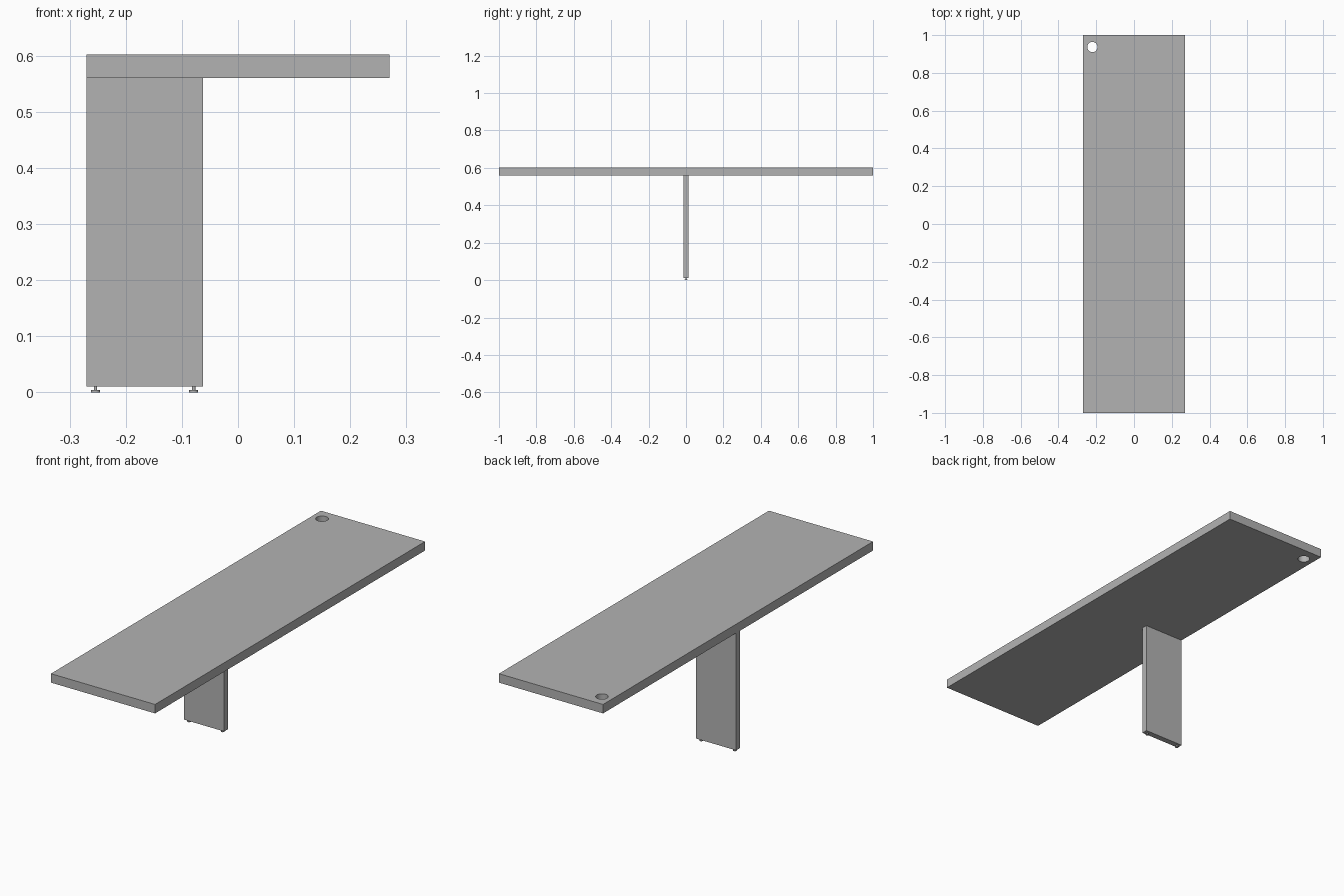
import bpy

cube = bpy.data.objects.get("Cube")
if cube:
    bpy.data.objects.remove(cube, do_unlink=True)

grey = bpy.data.materials.new("light grey")
grey.use_nodes = True
colour = (0.45, 0.45, 0.45, 1)
grey.diffuse_color = colour
grey.node_tree.nodes["Principled BSDF"].inputs["Base Color"].default_value = colour


def finish(name):
    ob = bpy.context.object
    ob.name = name
    ob.data.materials.append(grey)
    return ob


def box(name, low, high):
    centre = [(a + b) / 2 for a, b in zip(low, high)]
    bpy.ops.mesh.primitive_cube_add(size=1, location=centre)
    bpy.context.object.scale = [b - a for a, b in zip(low, high)]
    bpy.ops.object.transform_apply(location=False, rotation=False, scale=True)
    return finish(name)


def cylinder(name, radius, x, y, bottom, top, sides=24):
    bpy.ops.mesh.primitive_cylinder_add(
        vertices=sides, radius=radius, depth=top - bottom,
        location=(x, y, (bottom + top) / 2))
    bpy.ops.object.shade_smooth_by_angle()
    return finish(name)


# Table top with a round cable hole in one rear corner
table_top = box("table_top", (-0.27, -1, 0.56), (0.27, 1, 0.602))
cutter = cylinder("cable_hole_cutter", 0.027, -0.22, 0.937, 0.5, 0.65, 32)
cutter.hide_render = True
cutter.hide_viewport = True
cut = table_top.modifiers.new("cable hole", "BOOLEAN")
cut.operation = "DIFFERENCE"
cut.solver = "EXACT"
cut.object = cutter

# Panel leg under one long edge
box("panel_leg", (-0.27, -0.014, 0.01), (-0.062, 0.014, 0.56))

# Adjustable feet: a disc on a thin stem
for side, x in (("right", -0.254), ("left", -0.079)):
    cylinder(side + "_foot_disc", 0.008, x, 0, 0, 0.004)
    cylinder(side + "_foot_stem", 0.003, x, 0, 0.004, 0.01, 16)
